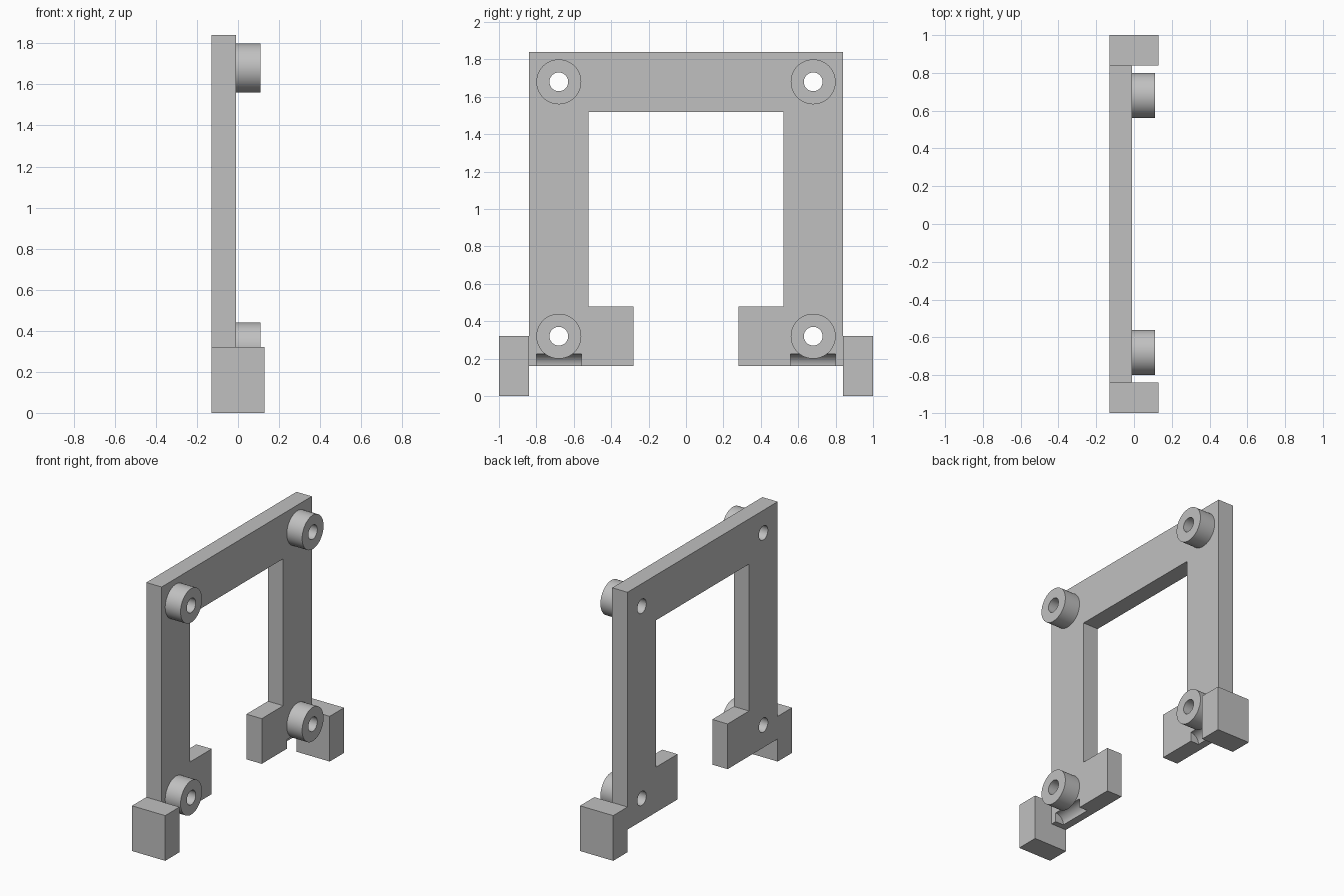
import bpy, bmesh
from math import radians, pi
from mathutils import Matrix

cube = bpy.data.objects.get("Cube")
if cube:
    bpy.data.objects.remove(cube, do_unlink=True)

grey = bpy.data.materials.new("plain grey")
grey.use_nodes = True
colour = (0.53, 0.53, 0.53, 1)
grey.diffuse_color = colour
grey.node_tree.nodes["Principled BSDF"].inputs["Base Color"].default_value = colour

BACK, FACE, FRONT = -0.13, -0.01, 0.11   # plate back, plate face, spacer end
HOLE_Y, HOLE_Z = 0.68, (0.32, 1.68)
BOTTOM = 0.16


def finish(name, bm):
    bmesh.ops.recalc_face_normals(bm, faces=bm.faces)
    mesh = bpy.data.meshes.new(name)
    bm.to_mesh(mesh)
    bm.free()
    mesh.materials.append(grey)
    ob = bpy.data.objects.new(name, mesh)
    bpy.context.collection.objects.link(ob)
    return ob


def smooth(ob):
    bpy.ops.object.select_all(action='DESELECT')
    ob.select_set(True)
    bpy.context.view_layer.objects.active = ob
    bpy.ops.object.shade_smooth_by_angle(angle=radians(30))


def box(name, x, y, z):
    bm = bmesh.new()
    bmesh.ops.create_cube(bm, size=1)
    for v in bm.verts:
        v.co = [lo + (c + 0.5) * (hi - lo) for c, (lo, hi) in zip(v.co, (x, y, z))]
    return finish(name, bm)


def rod(name, radius, length, centre, turn):
    bm = bmesh.new()
    bmesh.ops.create_cone(bm, cap_ends=True, segments=64, radius1=radius,
                          radius2=radius, depth=length,
                          matrix=Matrix.Translation(centre) @ turn)
    return finish(name, bm)


def cut(ob, cutter):
    mod = ob.modifiers.new("cut", 'BOOLEAN')
    mod.operation, mod.solver, mod.object = 'DIFFERENCE', 'EXACT', cutter
    cutter.hide_render = True
    bpy.context.view_layer.objects.active = ob
    bpy.ops.object.modifier_apply(modifier=mod.name)
    bpy.data.objects.remove(cutter, do_unlink=True)


ALONG_X = Matrix.Rotation(pi / 2, 4, 'Y')
ALONG_Y = Matrix.Rotation(pi / 2, 4, 'X')

# Open frame plate, extruded from a mirrored outline
half = [(0.84, 1.84), (0.84, BOTTOM), (0.28, BOTTOM),
        (0.28, 0.48), (0.52, 0.48), (0.52, 1.52)]
outline = half + [(-y, z) for y, z in reversed(half)]
bm = bmesh.new()
face = bm.faces.new([bm.verts.new((BACK, y, z)) for y, z in outline])
ext = bmesh.ops.extrude_face_region(bm, geom=[face])
bmesh.ops.translate(bm, vec=(FACE - BACK, 0, 0),
                    verts=[g for g in ext["geom"] if isinstance(g, bmesh.types.BMVert)])
plate = finish("frame_plate", bm)

for side, label in ((-1, "front"), (1, "back")):
    y = side * HOLE_Y
    # Rounded relief under the lower spacer
    cut(plate, rod("relief_cutter", 0.065, 0.24, (FACE, y, BOTTOM), ALONG_Y))
    # Screw holes and hollow spacers
    for z, level in zip(HOLE_Z, ("lower", "upper")):
        cut(plate, rod("hole_cutter", 0.05, 0.6, (0, y, z), ALONG_X))
        spacer = rod(f"{label}_{level}_spacer", 0.12, FRONT - FACE,
                     ((FACE + FRONT) / 2, y, z), ALONG_X)
        cut(spacer, rod("bore_cutter", 0.05, 0.6, (0, y, z), ALONG_X))
        smooth(spacer)
    # Foot block at the outer end
    box(f"{label}_foot", (BACK, 0.13), sorted((side * 0.84, side)), (0, 0.32))

smooth(plate)
